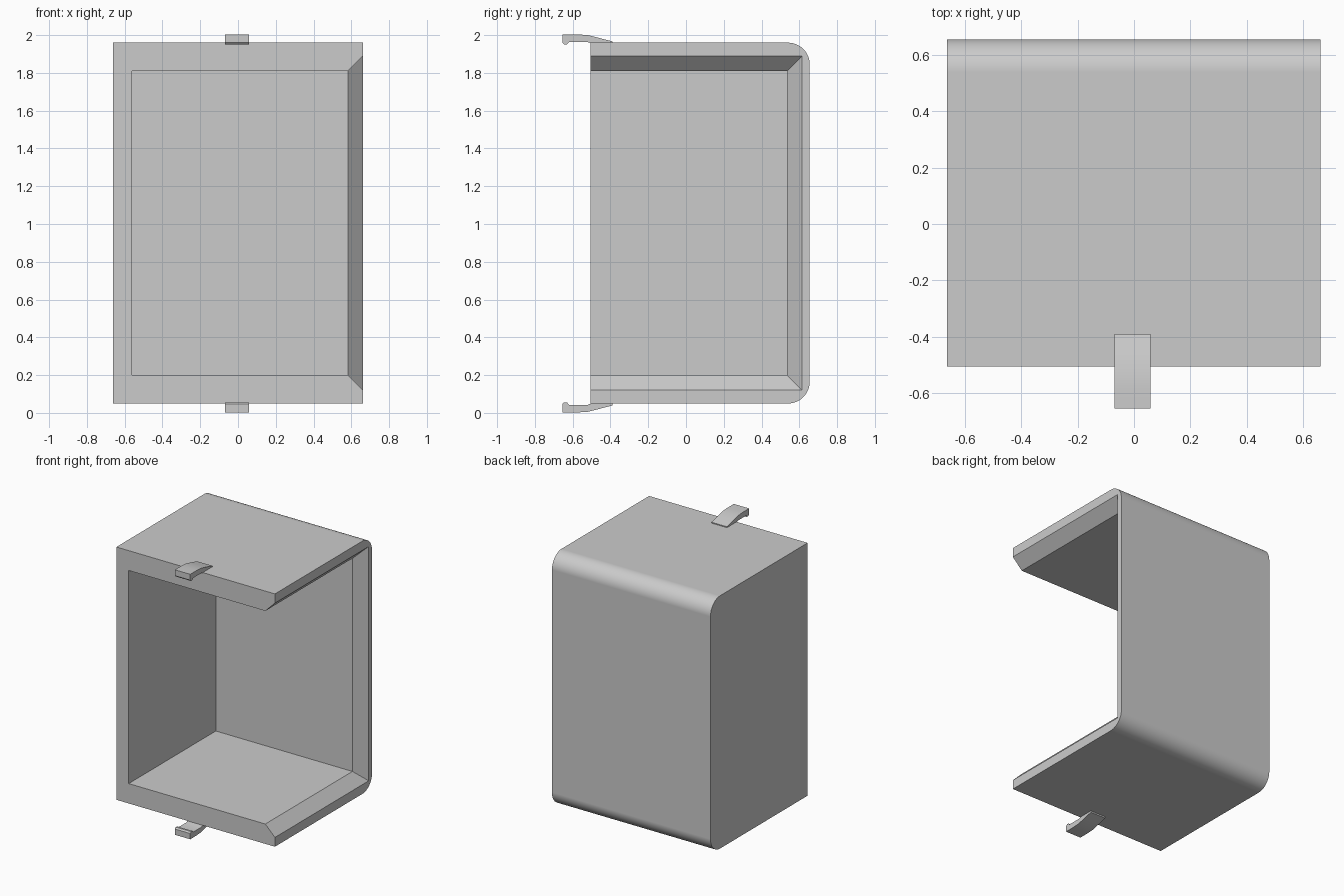
import bpy, bmesh, math

if "Cube" in bpy.data.objects:
    bpy.data.objects.remove(bpy.data.objects["Cube"])

MID_Z = 1.003  # height of the mirror plane between the two clips

grey = bpy.data.materials.new("light_grey")
grey.use_nodes = True
colour = (0.6, 0.6, 0.6, 1)
grey.diffuse_color = colour
grey.node_tree.nodes["Principled BSDF"].inputs["Base Color"].default_value = colour


def loft(name, rings):
    """Closed solid through matching rings of points."""
    bm = bmesh.new()
    loops = [[bm.verts.new(p) for p in ring] for ring in rings]
    n = len(loops[0])
    for a, b in zip(loops, loops[1:]):
        for i in range(n):
            j = (i + 1) % n
            bm.faces.new((a[i], a[j], b[j], b[i]))
    bm.faces.new(loops[0])
    bm.faces.new(loops[-1])
    bmesh.ops.recalc_face_normals(bm, faces=bm.faces)
    mesh = bpy.data.meshes.new(name)
    bm.to_mesh(mesh)
    bm.free()
    obj = bpy.data.objects.new(name, mesh)
    bpy.context.collection.objects.link(obj)
    mesh.materials.append(grey)
    return obj


def activate(obj):
    bpy.ops.object.select_all(action="DESELECT")
    obj.select_set(True)
    bpy.context.view_layer.objects.active = obj


def smooth(obj, degrees):
    activate(obj)
    bpy.ops.object.shade_smooth_by_angle(angle=math.radians(degrees))


# Housing: side profile with two rounded rear edges, extruded across x
FRONT, BACK, LOW, HIGH, RADIUS = -0.505, 0.655, 0.05, 1.96, 0.115
STEPS = 12
profile = [(FRONT, LOW)]
for centre_z, start in ((LOW + RADIUS, -90), (HIGH - RADIUS, 0)):
    for i in range(STEPS + 1):
        t = math.radians(start + 90 * i / STEPS)
        profile.append((BACK - RADIUS + RADIUS * math.cos(t),
                        centre_z + RADIUS * math.sin(t)))
profile.append((FRONT, HIGH))
housing = loft("housing", [[(x, y, z) for y, z in profile] for x in (-0.663, 0.662)])


# Cavity: open at the front, flaring out towards the open side
def cavity_ring(x, flare):
    back, low, high = 0.535 + flare, 0.2 - flare, 1.81 + flare
    return [(x, -0.8, low), (x, back, low), (x, back, high), (x, -0.8, high)]


cutter = loft("cavity_cutter", [cavity_ring(-0.56, 0), cavity_ring(0.582, 0),
                                cavity_ring(0.682, 0.1)])
cutter.hide_render = True
cut = housing.modifiers.new("cavity", "BOOLEAN")
cut.operation = "DIFFERENCE"
cut.solver = "EXACT"
cut.object = cutter
activate(housing)
bpy.ops.object.modifier_apply(modifier=cut.name)
bpy.data.objects.remove(cutter)
smooth(housing, 30)
normals = housing.modifiers.new("flat_sides", "WEIGHTED_NORMAL")
normals.keep_sharp = True

# Clips: sloped tab with a small hooked lip, mirrored top and bottom
clip_profile = [(-0.39, 1.955), (-0.39, 1.967), (-0.46, 1.985), (-0.52, 2.0),
                (-0.58, 2.004), (-0.655, 2.004), (-0.655, 1.96), (-0.645, 1.95),
                (-0.63, 1.95), (-0.62, 1.963), (-0.52, 1.963), (-0.5, 1.955)]
for name, side in (("top_clip", 1), ("bottom_clip", -1)):
    rings = [[(x, y, MID_Z + side * (z - MID_Z)) for y, z in clip_profile]
             for x in (-0.069, 0.059)]
    smooth(loft(name, rings), 30)
